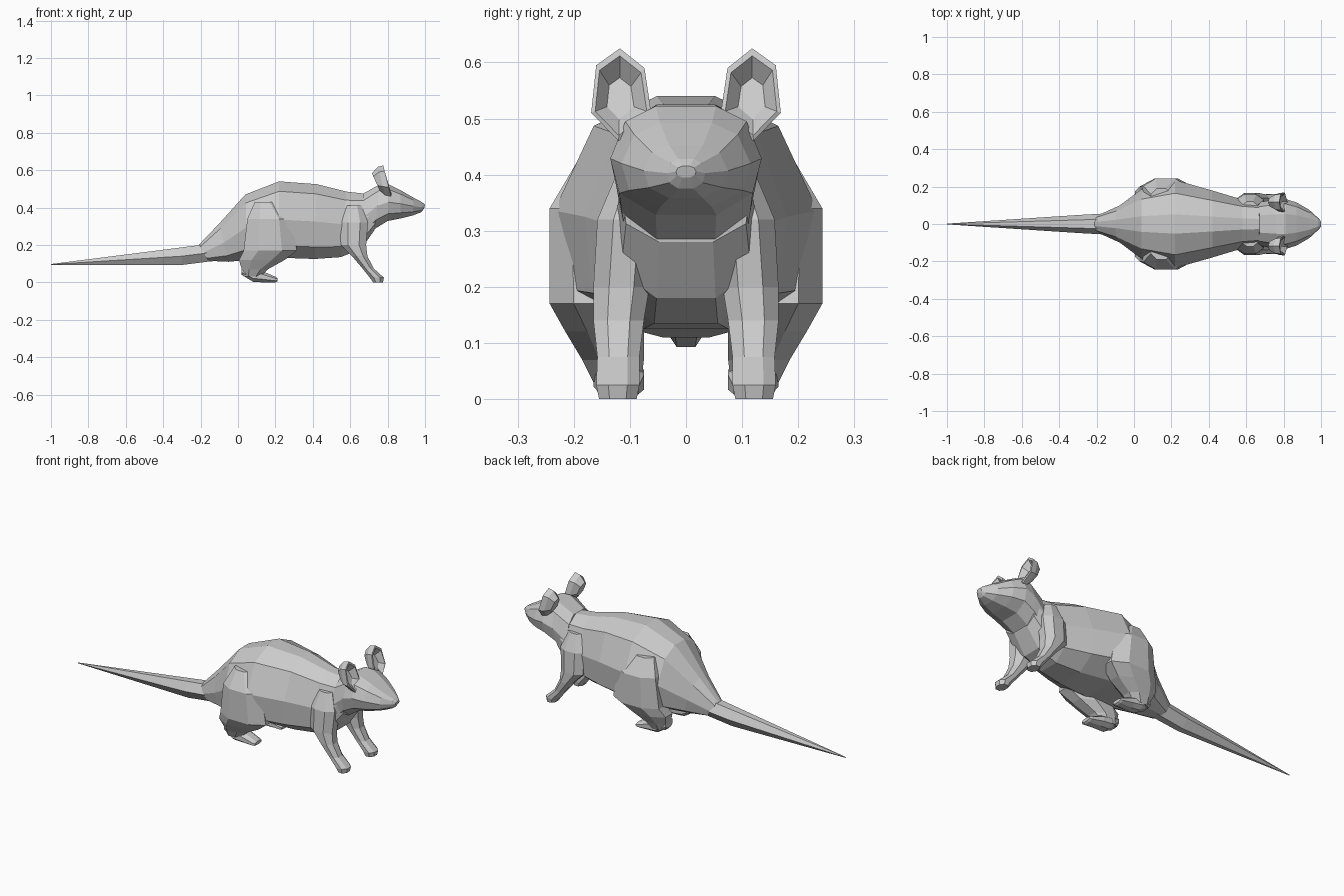
import bpy, bmesh


def loft(name, rings, mirror=False):
    """Skin a list of equal-length point rings and cap both ends."""
    bm = bmesh.new()
    loops = [[bm.verts.new(p) for p in r] for r in rings]
    n = len(loops[0])
    for a, b in zip(loops, loops[1:]):
        for i in range(n):
            j = (i + 1) % n
            bm.faces.new((a[i], a[j], b[j], b[i]))
    bm.faces.new(loops[0])
    bm.faces.new(loops[-1])
    bmesh.ops.recalc_face_normals(bm, faces=bm.faces)
    me = bpy.data.meshes.new(name)
    bm.to_mesh(me)
    bm.free()
    ob = bpy.data.objects.new(name, me)
    bpy.context.collection.objects.link(ob)
    if mirror:
        m = ob.modifiers.new("Mirror", 'MIRROR')
        m.use_axis = (False, True, False)
    return ob


def section(xt, zt, xb, zb, w, shape):
    """Symmetric cross-section, tilted between its top and bottom points."""
    half = [(w * u, v) for u, v in shape]
    pts = half + [(-y, v) for y, v in reversed(half)]
    return [(xb + (xt - xb) * v, y, zb + (zt - zb) * v) for y, v in pts]


def chamfered(a0, a1, b0, b1, c=0.28):
    """Rectangle with cut corners."""
    da, db = (a1 - a0) * c, (b1 - b0) * c
    return [(a0 + da, b0), (a1 - da, b0), (a1, b0 + db), (a1, b1 - db),
            (a1 - da, b1), (a0 + da, b1), (a0, b1 - db), (a0, b0 + db)]


def level_rings(rows):
    return [[(x, y, z) for x, y in chamfered(x0, x1, y0, y1)]
            for z, x0, x1, y0, y1 in rows]


# Body, from rump to neck
BODY = [(0.22, 1), (0.70, 0.87), (1, 0.50), (0.93, 0.16), (0.42, 0)]
loft("body", [section(*r, BODY) for r in [
    (-0.21, 0.20, -0.16, 0.115, 0.05),
    (-0.10, 0.315, -0.05, 0.11, 0.10),
    (0.04, 0.47, 0.05, 0.12, 0.19),
    (0.22, 0.54, 0.22, 0.132, 0.235),
    (0.42, 0.525, 0.41, 0.125, 0.18),
    (0.58, 0.485, 0.55, 0.135, 0.135),
    (0.67, 0.475, 0.66, 0.18, 0.125),
    (0.75, 0.485, 0.73, 0.28, 0.115)]])

# Head, tapering to the snout
HEAD = [(0.40, 1), (0.80, 0.86), (1, 0.52), (0.88, 0.2), (0.40, 0)]
loft("head", [section(*r, HEAD) for r in [
    (0.67, 0.475, 0.66, 0.20, 0.115),
    (0.76, 0.525, 0.73, 0.285, 0.13),
    (0.81, 0.522, 0.80, 0.328, 0.135),
    (0.87, 0.492, 0.87, 0.342, 0.115),
    (0.94, 0.452, 0.935, 0.358, 0.075),
    (0.985, 0.428, 0.98, 0.375, 0.034),
    (1.0, 0.415, 0.995, 0.395, 0.018)]])

# Tail
TAIL = [(0.45, 1), (1, 0.5), (0.35, 0)]
loft("tail", [section(*r, TAIL) for r in [
    (-1.0, 0.098, -1.0, 0.094, 0.002),
    (-0.30, 0.187, -0.30, 0.093, 0.048),
    (-0.20, 0.20, -0.15, 0.112, 0.055),
    (-0.10, 0.28, -0.02, 0.12, 0.08)]])

# Hind legs: thigh and foot
loft("hind_leg", level_rings([
    (0.43, 0.09, 0.20, 0.08, 0.19),
    (0.34, 0.05, 0.285, 0.10, 0.243),
    (0.17, 0.03, 0.315, 0.09, 0.243),
    (0.12, 0.005, 0.25, 0.075, 0.215),
    (0.07, 0.02, 0.16, 0.075, 0.185),
    (0.03, 0.03, 0.12, 0.08, 0.165)]), True)
loft("hind_foot", [[(x, y, z) for y, z in chamfered(*r)] for x, *r in [
    (0.02, 0.09, 0.155, 0.04, 0.09),
    (0.08, 0.075, 0.165, 0.003, 0.07),
    (0.13, 0.075, 0.16, 0.0, 0.06),
    (0.20, 0.085, 0.155, 0.0, 0.03),
    (0.21, 0.09, 0.15, 0.006, 0.024)]], True)

# Front legs, from shoulder to paw
loft("front_leg", level_rings([
    (0.41, 0.58, 0.66, 0.05, 0.12),
    (0.32, 0.545, 0.695, 0.055, 0.158),
    (0.20, 0.55, 0.685, 0.065, 0.165),
    (0.14, 0.61, 0.692, 0.075, 0.165),
    (0.075, 0.665, 0.725, 0.083, 0.158),
    (0.025, 0.705, 0.78, 0.083, 0.16),
    (0.0, 0.722, 0.775, 0.088, 0.155)]), True)

# Ears: cupped shells facing forward
RIM = [(0.062, 0.51), (0.074, 0.59), (0.118, 0.625),
       (0.16, 0.595), (0.169, 0.51), (0.12, 0.46)]


def ear_ring(x, s):
    cy, cz = 0.118, 0.53
    return [(x + (0.55 - z) * 0.25, cy + (y - cy) * s, cz + (z - cz) * s)
            for y, z in RIM]


loft("ear", [ear_ring(x, s) for x, s in [
    (0.735, 0.55), (0.765, 0.92), (0.795, 1.0), (0.798, 0.86), (0.77, 0.45)]], True)
